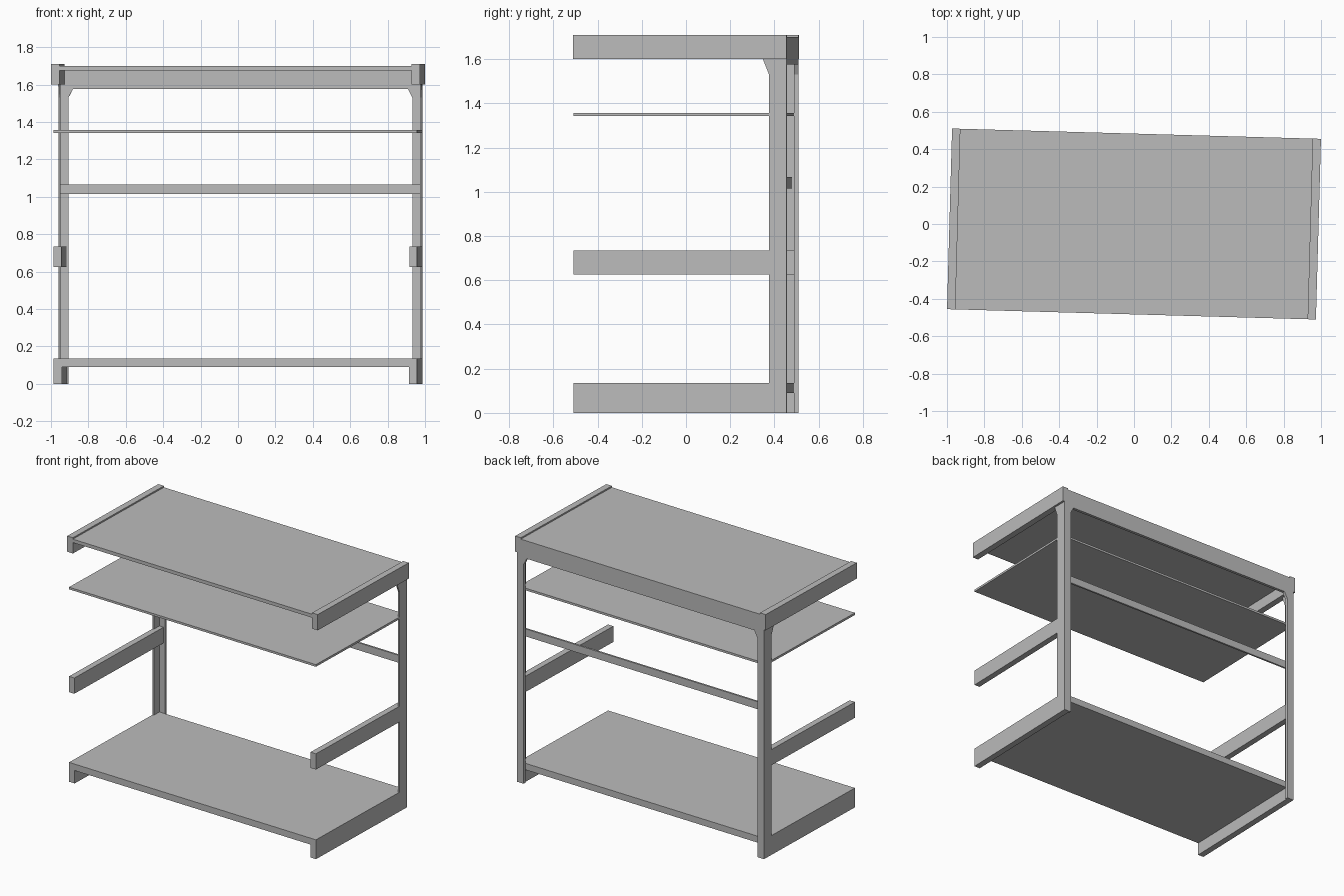
import bpy, bmesh, math
from mathutils import Matrix

cube = bpy.data.objects.get("Cube")
if cube:
    bpy.data.objects.remove(cube, do_unlink=True)

grey = bpy.data.materials.new("plain_grey")
grey.use_nodes = True
colour = (0.5, 0.5, 0.5, 1)
grey.diffuse_color = colour
grey.node_tree.nodes["Principled BSDF"].inputs["Base Color"].default_value = colour

# The whole rack stands slightly turned
TURN = Matrix.Rotation(math.radians(-1.6), 4, 'Z')
OUTER, BACK = 0.972, 0.483


def prism(name, points, offset):
    """Extrude a flat polygon by an offset vector."""
    bm = bmesh.new()
    face = bm.faces.new([bm.verts.new(p) for p in points])
    grown = bmesh.ops.extrude_face_region(bm, geom=[face])
    verts = [v for v in grown["geom"] if isinstance(v, bmesh.types.BMVert)]
    bmesh.ops.translate(bm, verts=verts, vec=offset)
    bmesh.ops.recalc_face_normals(bm, faces=bm.faces)
    mesh = bpy.data.meshes.new(name)
    bm.to_mesh(mesh)
    bm.free()
    mesh.materials.append(grey)
    obj = bpy.data.objects.new(name, mesh)
    obj.matrix_world = TURN
    bpy.context.collection.objects.link(obj)


def box(name, x, y, z):
    x0, x1 = x
    y0, y1 = y
    base = [(x0, y0, z[0]), (x1, y0, z[0]), (x1, y1, z[0]), (x0, y1, z[0])]
    prism(name, base, (0, 0, z[1] - z[0]))


# Boards and shelves
box("top_board", (-0.942, 0.942), (-BACK, BACK), (1.676, 1.70))
box("thin_shelf", (-OUTER, OUTER), (-BACK, 0.463), (1.342, 1.357))
box("bottom_board", (-OUTER, OUTER), (-BACK, 0.463), (0.09, 0.135))

# Rear beam and rail
box("rear_beam", (-0.942, 0.942), (0.463, BACK), (1.576, 1.676))
box("rear_rail", (-0.962, 0.962), (0.44, 0.453), (1.015, 1.067))

for side, s in (("left", 1), ("right", -1)):
    # Angle-section post
    section = [(OUTER, 0.403), (OUTER, BACK), (0.92, BACK),
               (0.92, 0.463), (0.962, 0.463), (0.962, 0.403)]
    prism(side + "_post", [(s * x, y, 0) for x, y in section], (0, 0, 1.60))

    # Horizontal arms
    box(side + "_top_arm", (s * 0.942, s * 0.9865), (-BACK, BACK), (1.60, 1.71))
    box(side + "_middle_arm", (s * 0.93, s * OUTER), (-BACK, 0.463), (0.625, 0.735))
    box(side + "_foot", (s * 0.928, s * OUTER), (-BACK, 0.463), (0, 0.09))

    # Corner gussets
    side_gusset = [(0.403, 1.60), (0.375, 1.60), (0.403, 1.53)]
    prism(side + "_side_gusset", [(s * 0.962, y, z) for y, z in side_gusset],
          (s * 0.01, 0, 0))
    rear_gusset = [(0.92, 1.576), (0.896, 1.576), (0.92, 1.53)]
    prism(side + "_rear_gusset", [(s * x, 0.463, z) for x, z in rear_gusset],
          (0, 0.02, 0))
